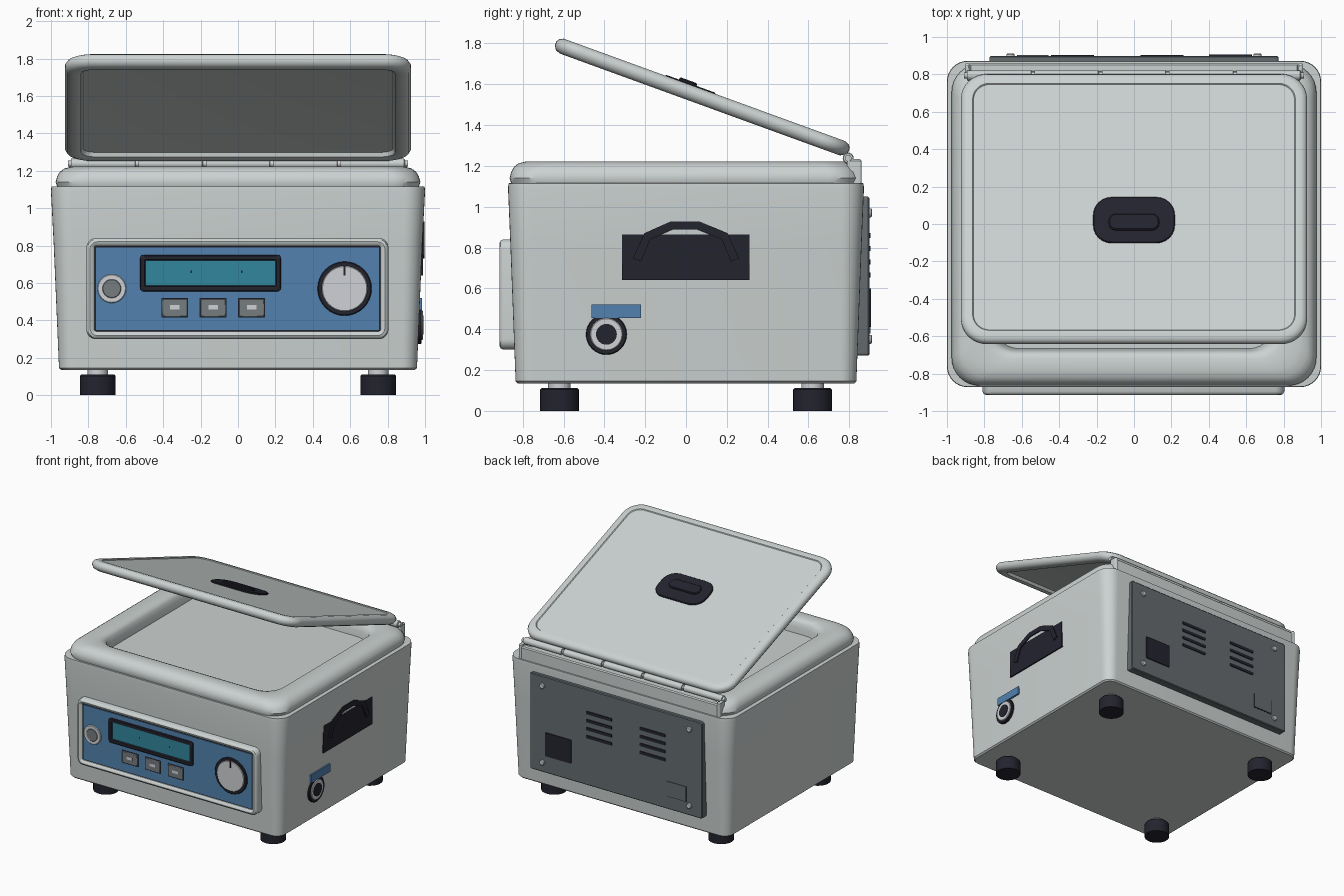
import bpy, bmesh, math
from mathutils import Matrix, Vector


def material(name, rgb):
    m = bpy.data.materials.new(name)
    m.diffuse_color = (*rgb, 1)
    return m


SHELL = material("shell_grey", (0.60, 0.645, 0.638))
DARK = material("dark_plastic", (0.017, 0.017, 0.028))
BLUE = material("panel_blue", (0.084, 0.223, 0.429))
TEAL = material("screen_teal", (0.032, 0.242, 0.337))
BUTTON = material("button_grey", (0.18, 0.205, 0.215))
PLATE = material("back_plate_grey", (0.13, 0.15, 0.16))
PALE = material("pale_metal", (0.62, 0.64, 0.66))

# Mounting frames: local x/y lie on the face, local z points outwards
UP = Matrix.Identity(4)
FRONT = Matrix.Rotation(math.pi / 2, 4, 'X')
RIGHT = Matrix.Rotation(math.pi / 2, 4, 'Z') @ FRONT
BACK = Matrix.Rotation(math.pi, 4, 'Z') @ FRONT
LID = Matrix.Translation((0, 0.785, 1.24)) @ Matrix.Rotation(math.radians(-20), 4, 'X')


def finish(name, bm, mat, frame):
    bmesh.ops.remove_doubles(bm, verts=bm.verts, dist=1e-5)
    bmesh.ops.transform(bm, matrix=frame, verts=bm.verts)
    bmesh.ops.recalc_face_normals(bm, faces=bm.faces)
    me = bpy.data.meshes.new(name)
    bm.to_mesh(me)
    bm.free()
    me.materials.append(mat)
    ob = bpy.data.objects.new(name, me)
    bpy.context.collection.objects.link(ob)
    bpy.ops.object.select_all(action='DESELECT')
    ob.select_set(True)
    bpy.context.view_layer.objects.active = ob
    bpy.ops.object.shade_smooth_by_angle(angle=math.radians(38))
    return ob


def outline(hx, hy, r, seg):
    """Rounded rectangle, counter-clockwise."""
    pts = []
    for i, (sx, sy) in enumerate(((1, 1), (-1, 1), (-1, -1), (1, -1))):
        for k in range(seg + 1):
            a = math.pi / 2 * (i + k / seg)
            pts.append((sx * (hx - r) + r * math.cos(a), sy * (hy - r) + r * math.sin(a)))
    return pts


def loft(name, mat, rings, frame=UP, c=(0, 0), seg=8, closed=False):
    """Skin rounded-rectangle rings (hx, hy, r, z); ends are capped or joined."""
    bm = bmesh.new()
    loops = [[bm.verts.new((x + c[0], y + c[1], z)) for x, y in outline(hx, hy, r, seg)]
             for hx, hy, r, z in rings]
    pairs = list(zip(loops, loops[1:]))
    if closed:
        pairs.append((loops[-1], loops[0]))
    for a, b in pairs:
        n = len(a)
        for i in range(n):
            j = (i + 1) % n
            bm.faces.new((a[i], a[j], b[j], b[i]))
    if not closed:
        bm.faces.new(loops[0])
        bm.faces.new(loops[-1])
    return finish(name, bm, mat, frame)


def plate(name, mat, frame, c, hx, hy, z0, z1, r=0.0, bev=0.0, seg=6):
    rings = [(hx, hy, r, z0), (hx, hy, r, z1 - bev)]
    if bev:
        rings.append((hx - bev, hy - bev, max(r - bev, 0), z1))
    return loft(name, mat, rings, frame, c, seg)


def disc(name, mat, frame, c, r, z0, z1, bev=0.0):
    return plate(name, mat, frame, c, r, r, z0, z1, r, bev, 8)


# Tapered housing
loft("housing", SHELL, [(0.945, 0.825, 0.07, 0.135), (0.957, 0.835, 0.08, 0.145),
                        (0.985, 0.860, 0.10, 0.80), (1.0, 0.872, 0.11, 1.09),
                        (0.998, 0.870, 0.11, 1.115), (0.90, 0.78, 0.10, 1.12),
                        (0.80, 0.69, 0.10, 1.12), (0.79, 0.68, 0.10, 0.38),
                        (0.60, 0.50, 0.10, 0.38)])

# Rounded rim running down into the tank
rim = [(0.0, 1.115), (-0.008, 1.14), (0.0, 1.17), (0.015, 1.195), (0.04, 1.213),
       (0.08, 1.222), (0.15, 1.222), (0.175, 1.212), (0.19, 1.195), (0.198, 1.16),
       (0.21, 1.10), (0.23, 0.58), (0.25, 0.50), (0.29, 0.45), (0.35, 0.43)]
loft("rim_and_tank", SHELL,
     [(0.967 - d, 0.852 - 0.92 * d, 0.15, z) for d, z in rim] + [(0.61, 0.52, 0.15, 0.40)],
     c=(0, -0.005))

# Feet
for sx in (-1, 1):
    for sy in (-1, 1):
        c = (sx * 0.75, sy * 0.62)
        disc("foot", DARK, UP, c, 0.095, 0.0, 0.112, 0.008)
        disc("foot_neck", PALE, UP, c, 0.055, 0.11, 0.14)

# Open lid with a raised rounded border and a hollow underside
lid = [(0.11, 0.03), (0.095, 0.028), (0.085, 0.006), (0.07, 0.0), (0.035, 0.0),
       (0.012, 0.01), (0.0, 0.03), (0.0, 0.05), (0.01, 0.066), (0.03, 0.075),
       (0.062, 0.075), (0.067, 0.069), (0.075, 0.069)]
loft("lid", SHELL, [(0.925 - d, 0.765 - d, 0.14 - 0.8 * d, z) for d, z in lid], LID, (0, -0.765))
plate("lid_grip_base", DARK, LID, (0, -0.84), 0.218, 0.13, 0.06, 0.08, 0.1, 0.004)
plate("lid_grip", DARK, LID, (0, -0.855), 0.135, 0.046, 0.07, 0.093, 0.04, 0.006)

# Hinge: rear rail, end brackets and barrel in segments
plate("hinge_rail", SHELL, UP, (0, 0.835), 0.88, 0.024, 1.10, 1.215, 0.01, 0.008)
for s in (-1, 1):
    plate("hinge_bracket", SHELL, UP, (s * 0.89, 0.825), 0.014, 0.035, 1.10, 1.235, 0.01, 0.01)
edges = (-0.90, -0.54, -0.18, 0.18, 0.54, 0.90)
for a, b in zip(edges, edges[1:]):
    disc("hinge_barrel", SHELL, RIGHT, (0.795, 1.238), 0.027, a + 0.008, b - 0.008, 0.004)
disc("hinge_pin", PALE, RIGHT, (0.795, 1.238), 0.016, -0.91, 0.91)

# Front control panel
C = (-0.003, 0.57)
loft("control_bezel", SHELL,
     [(0.807, 0.27, 0.05, 0.83), (0.807, 0.27, 0.05, 0.895), (0.800, 0.263, 0.045, 0.909),
      (0.788, 0.251, 0.04, 0.915), (0.775, 0.238, 0.02, 0.912), (0.765, 0.228, 0.01, 0.900),
      (0.765, 0.228, 0.01, 0.83)], FRONT, C, closed=True)
plate("control_backing", DARK, FRONT, C, 0.768, 0.231, 0.83, 0.892)
plate("control_panel", BLUE, FRONT, C, 0.757, 0.221, 0.84, 0.898)

# Display
loft("display_frame", DARK,
     [(0.378, 0.098, 0.02, 0.88), (0.378, 0.098, 0.02, 0.909), (0.372, 0.092, 0.016, 0.914),
      (0.352, 0.072, 0.005, 0.914), (0.347, 0.067, 0.003, 0.905), (0.347, 0.067, 0.003, 0.88)],
     FRONT, (-0.147, 0.653), closed=True)
plate("display_screen", TEAL, FRONT, (-0.147, 0.655), 0.348, 0.068, 0.88, 0.906)
for x in (-0.25, 0.02):
    plate("display_mark", DARK, FRONT, (x, 0.66), 0.003, 0.007, 0.90, 0.907)

# Push buttons
for x in (-0.338, -0.133, 0.073):
    plate("button_surround", DARK, FRONT, (x, 0.467), 0.072, 0.052, 0.89, 0.900)
    plate("button", BUTTON, FRONT, (x, 0.467), 0.068, 0.048, 0.89, 0.909, 0.004, 0.004)
    plate("button_mark", PALE, FRONT, (x, 0.470), 0.026, 0.012, 0.90, 0.911)

# Dial and power button
disc("dial_ring", DARK, FRONT, (0.57, 0.57), 0.145, 0.88, 0.908, 0.005)
disc("dial", PALE, FRONT, (0.57, 0.57), 0.122, 0.89, 0.913, 0.004)
plate("dial_pointer", DARK, FRONT, (0.57, 0.665), 0.005, 0.026, 0.90, 0.915)
disc("power_ring", PALE, FRONT, (-0.675, 0.57), 0.077, 0.88, 0.909, 0.004)
disc("power_button", BUTTON, FRONT, (-0.675, 0.57), 0.050, 0.89, 0.912, 0.003)

# Carrying handle on the right side
plate("handle_plate", DARK, RIGHT, (-0.002, 0.752), 0.312, 0.112, 0.94, 0.989)
path = [Vector(p) for p in ((-0.24, 0.74), (-0.19, 0.855), (-0.07, 0.908),
                            (0.06, 0.908), (0.19, 0.855), (0.24, 0.74))]
bm = bmesh.new()
sections = []
for i, p in enumerate(path):
    t = (path[min(i + 1, 5)] - path[max(i - 1, 0)]).normalized() * 0.021
    sections.append([bm.verts.new((p.x - s * t.y, p.y + s * t.x, z))
                     for s, z in ((-1, 0.96), (1, 0.96), (1, 0.998), (-1, 0.998))])
for a, b in zip(sections, sections[1:]):
    for i in range(4):
        j = (i + 1) % 4
        bm.faces.new((a[i], a[j], b[j], b[i]))
bm.faces.new(sections[0])
bm.faces.new(sections[-1])
finish("handle_arch", bm, DARK, RIGHT)

# Drain port and its label
D = (-0.39, 0.375)
disc("drain_flange", DARK, RIGHT, D, 0.10, 0.94, 0.982, 0.004)
disc("drain_ring", PALE, RIGHT, D, 0.080, 0.95, 0.988, 0.004)
disc("drain_opening", DARK, RIGHT, D, 0.051, 0.96, 0.992)
plate("drain_label", BLUE, RIGHT, (-0.342, 0.488), 0.122, 0.032, 0.95, 0.985)

# Rear service plate
plate("service_plate", PLATE, BACK, (0, 0.66), 0.773, 0.39, 0.82, 0.898, 0.015, 0.006)
for sx in (-1, 1):
    for z in (0.35, 0.97):
        disc("service_screw", PALE, BACK, (sx * 0.66, z), 0.022, 0.89, 0.912, 0.005)
for x in (-0.15, 0.33):
    for k in range(4):
        plate("vent_slot", DARK, BACK, (x, 0.86 - 0.065 * k), 0.115, 0.012, 0.89, 0.904, 0.005)
plate("power_socket", DARK, BACK, (-0.515, 0.505), 0.115, 0.095, 0.89, 0.906, 0.005)
plate("rating_border", DARK, BACK, (0.545, 0.435), 0.087, 0.062, 0.89, 0.8995)
plate("rating_plate", PLATE, BACK, (0.542, 0.438), 0.084, 0.059, 0.89, 0.903)
